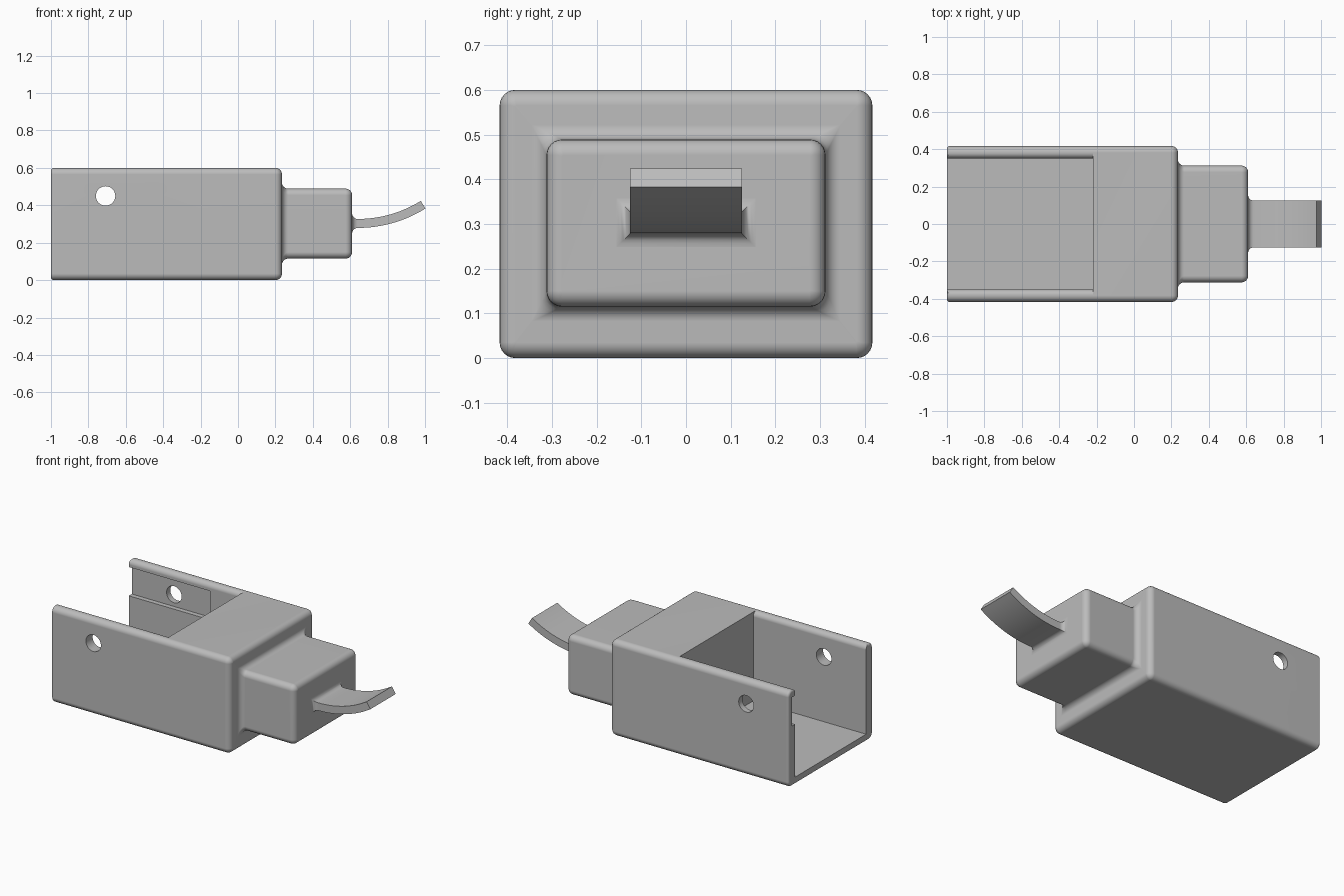
import bpy, bmesh
from math import sin, cos, pi, radians

cube = bpy.data.objects.get("Cube")
if cube:
    bpy.data.objects.remove(cube, do_unlink=True)

STEPS = 6
ROUND = 0.035

grey = bpy.data.materials.new("plain grey")
grey.use_nodes = True
colour = (0.5, 0.5, 0.5, 1)
grey.diffuse_color = colour
grey.node_tree.nodes["Principled BSDF"].inputs["Base Color"].default_value = colour


def loft(name, rings):
    """Skin a closed solid over rings with equal point counts."""
    bm = bmesh.new()
    loops = [[bm.verts.new(p) for p in ring] for ring in rings]
    for a, b in zip(loops, loops[1:]):
        for i in range(len(a)):
            j = (i + 1) % len(a)
            bm.faces.new((a[i], a[j], b[j], b[i]))
    bm.faces.new(loops[0])
    bm.faces.new(loops[-1])
    bmesh.ops.recalc_face_normals(bm, faces=bm.faces)
    mesh = bpy.data.meshes.new(name)
    bm.to_mesh(mesh)
    bm.free()
    mesh.materials.append(grey)
    obj = bpy.data.objects.new(name, mesh)
    bpy.context.collection.objects.link(obj)
    return obj


def rounded_ring(x, half_y, mid_z, half_z, inset, radius):
    """Rounded rectangle across the x axis, shrunk by inset."""
    hy, hz, r = half_y - inset, half_z - inset, max(radius - inset, 0.002)
    points = []
    for k, (sy, sz) in enumerate(((1, 1), (-1, 1), (-1, -1), (1, -1))):
        for i in range(STEPS + 1):
            a = (k + i / STEPS) * pi / 2
            points.append((x, sy * (hy - r) + r * cos(a),
                           mid_z + sz * (hz - r) + r * sin(a)))
    return points


def quarter(r):
    """Pairs (sine, 1 - cosine) scaled along a quarter circle."""
    angles = [i / STEPS * pi / 2 for i in range(STEPS + 1)]
    return [(r * sin(a), r * (1 - cos(a))) for a in angles]


def select_only(obj):
    bpy.ops.object.select_all(action='DESELECT')
    obj.select_set(True)
    bpy.context.view_layer.objects.active = obj


def cut(target, cutter):
    cutter.hide_render = True
    mod = target.modifiers.new("cut", 'BOOLEAN')
    mod.operation = 'DIFFERENCE'
    mod.solver = 'EXACT'
    mod.object = cutter
    select_only(target)
    bpy.ops.object.modifier_apply(modifier=mod.name)
    bpy.data.objects.remove(cutter, do_unlink=True)


def finish(obj):
    select_only(obj)
    bpy.ops.object.shade_smooth_by_angle(angle=radians(32))
    mod = obj.modifiers.new("even shading", 'WEIGHTED_NORMAL')
    mod.keep_sharp = True


# Housing: rounded block, filleted step, narrower neck
block = (0.417, 0.30, 0.30)
neck = (0.312, 0.302, 0.187)
rings = []
for s, c in reversed(quarter(0.015)):
    rings.append(rounded_ring(-1 + 0.015 - s, *block, c, ROUND))
rings.reverse()
rings.reverse()
for s, c in quarter(ROUND):
    rings.append(rounded_ring(0.235 - ROUND + s, *block, c, ROUND))
for s, c in quarter(0.033):
    rings.append(rounded_ring(0.235 + c, *neck, s - 0.033, 0.002 - (0.033 - s) + s))
for s, c in quarter(ROUND):
    rings.append(rounded_ring(0.61 - ROUND + s, *neck, c, ROUND))
housing = loft("housing", rings)

# Open tray with rounded wall tops
wall, floor, lip = 0.35, 0.045, 0.03
side = [(wall, floor)] + [(wall + c, 0.6 - lip + s) for s, c in quarter(lip)]
side.append((wall + lip, 0.7))
outline = side + [(-y, z) for y, z in reversed(side)]
cut(housing, loft("tray_cutter", [[(x, y, z) for y, z in outline] for x in (-1.1, -0.22)]))

# Shallow recess inside one wall
cut(housing, loft("recess_cutter", [
    [(x, 0.3, 0.375), (x, 0.38, 0.375), (x, 0.38, 0.555), (x, 0.3, 0.555)]
    for x in (-1.1, -0.44)]))

# Cross hole through both walls
circle = [i / 32 * 2 * pi for i in range(32)]
cut(housing, loft("hole_cutter", [
    [(-0.708 + 0.052 * cos(a), y, 0.45 + 0.052 * sin(a)) for a in circle]
    for y in (-0.6, 0.6)]))
finish(housing)


# Curved tab with a flared root
def tab_ring(x, z, angle, grow):
    h, w = 0.024 + grow, 0.125 + grow
    return [(x - sin(angle) * h * t, w * v, z + cos(angle) * h * t)
            for t, v in ((1, 1), (1, -1), (-1, -1), (-1, 1))]


start_x, start_z, bend, sweep = 0.64, 0.303, 0.66, radians(32)
tab_rings = [tab_ring(0.6, start_z, 0, 0.03)]
tab_rings += [tab_ring(0.61 + c, start_z, 0, 0.03 - s) for s, c in quarter(0.03)]
for i in range(1, 17):
    a = sweep * i / 16
    tab_rings.append(tab_ring(start_x + bend * sin(a), start_z + bend * (1 - cos(a)), a, 0))
finish(loft("curved_tab", tab_rings))
